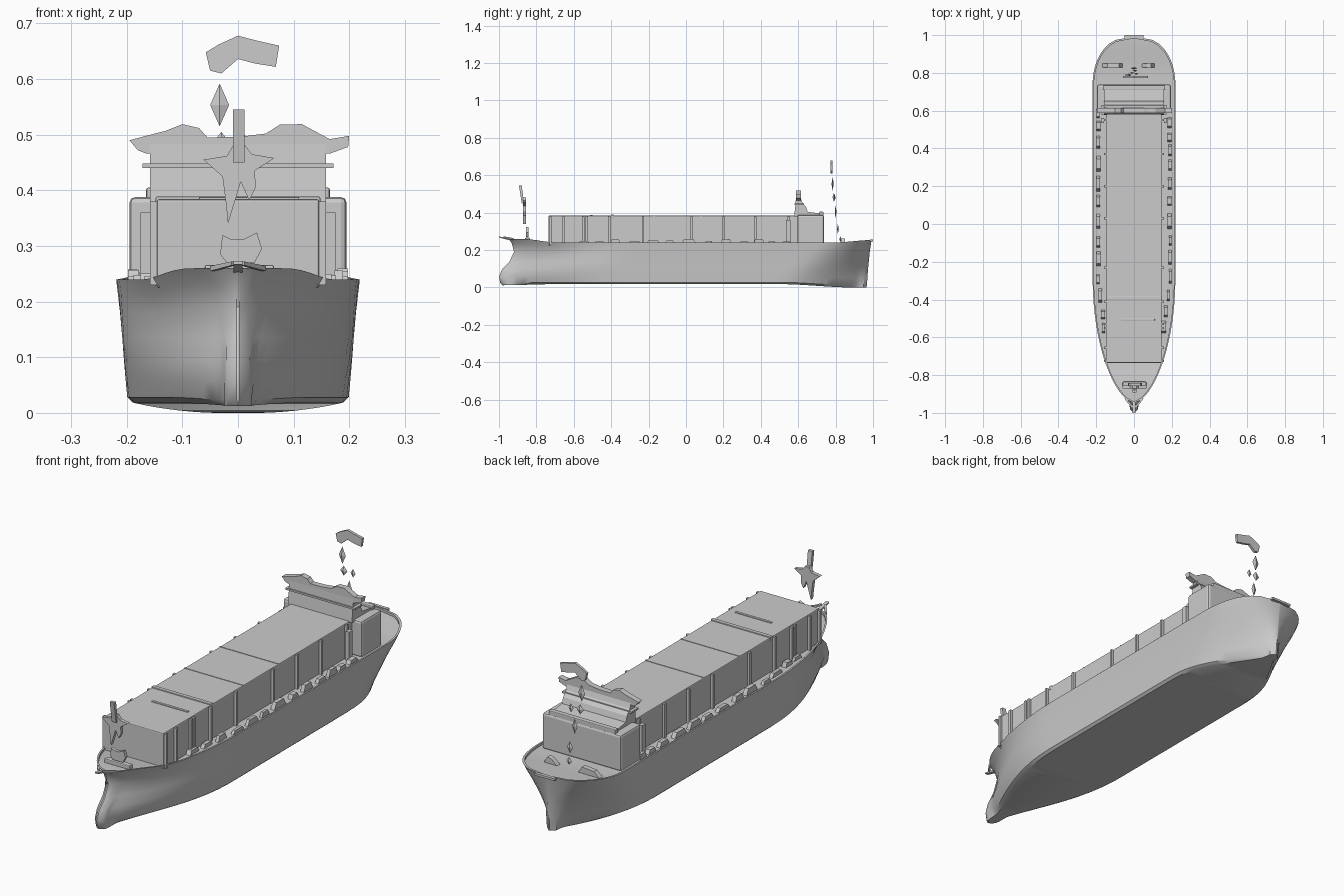
import bpy, bmesh, math, random
random.seed(4)


def make(name, verts, faces, smooth=False):
    me = bpy.data.meshes.new(name)
    me.from_pydata(verts, [], faces)
    bm = bmesh.new()
    bm.from_mesh(me)
    bmesh.ops.remove_doubles(bm, verts=bm.verts, dist=1e-5)
    bmesh.ops.recalc_face_normals(bm, faces=bm.faces)
    bm.to_mesh(me)
    bm.free()
    ob = bpy.data.objects.new(name, me)
    bpy.context.collection.objects.link(ob)
    if smooth:
        bpy.ops.object.select_all(action='DESELECT')
        bpy.context.view_layer.objects.active = ob
        ob.select_set(True)
        bpy.ops.object.shade_smooth_by_angle(angle=math.radians(35))
    return ob


def prism(name, pts, axis, a, b):
    """Extrude a 2D profile along x ('X', points are y,z) or y ('Y', points are x,z)."""
    n = len(pts)
    put = (lambda p, d: (d, p[0], p[1])) if axis == 'X' else (lambda p, d: (p[0], d, p[1]))
    verts = [put(p, d) for d in (a, b) for p in pts]
    faces = [tuple(range(n)), tuple(range(n, 2 * n))]
    faces += [(i, (i + 1) % n, n + (i + 1) % n, n + i) for i in range(n)]
    return make(name, verts, faces)


def box(name, x0, x1, y0, y1, z0, z1, bevel=0.0):
    ob = prism(name, [(y0, z0), (y1, z0), (y1, z1), (y0, z1)], 'X', x0, x1)
    if bevel:
        m = ob.modifiers.new('bevel', 'BEVEL')
        m.width, m.segments = bevel, 2
    return ob


def ramp(v, a, b):
    t = min(1, max(0, (v - a) / (b - a)))
    return t * t * (3 - 2 * t)


def sheer(y):
    return 0.02 * ramp(y, -0.68, -0.88) + 0.014 * ramp(y, 0.78, 1.0)


# Hull: waterlines (z, half width, bow y, stern y, bow length, bow power, stern length, stern power)
levels = [
    (0.018, 0.188, -0.980, 0.965, 0.66, 1.45, 0.48, 1.30),
    (0.028, 0.199, -0.993, 0.967, 0.66, 1.30, 0.46, 1.20),
    (0.060, 0.202, -1.000, 0.970, 0.66, 1.15, 0.44, 1.05),
    (0.095, 0.205, -0.985, 0.973, 0.62, 1.10, 0.40, 0.90),
    (0.135, 0.208, -0.945, 0.977, 0.58, 1.00, 0.36, 0.75),
    (0.180, 0.212, -0.920, 0.982, 0.60, 0.85, 0.31, 0.58),
    (0.215, 0.216, -0.930, 0.988, 0.64, 0.70, 0.27, 0.46),
    (0.240, 0.219, -0.948, 0.992, 0.66, 0.60, 0.25, 0.40),
    (0.240, 0.212, -0.938, 0.982, 0.66, 0.60, 0.25, 0.40),
    (0.230, 0.212, -0.938, 0.982, 0.66, 0.60, 0.25, 0.40),
]
N = 44
verts, faces = [], []
for k, (z, w, yf, yb, bl, bp, sl, sp) in enumerate(levels):
    side = []
    for i in range(N):
        t = i / (N - 1)
        t = 0.35 * t + 0.65 * (1 - math.cos(math.pi * t)) / 2
        y = yf + (yb - yf) * t
        s1, s2 = min(1, (y - yf) / bl), min(1, (yb - y) / sl)
        hw = w * max(0, 1 - (1 - s1) ** 2) ** bp * max(0, 1 - (1 - s2) ** 2) ** sp
        if k < 5:      # thick rounded stem forming the bulb
            hw = max(hw, 0.024 * min(1, s1 * 25) ** 0.5 * min(1, s2 * 25) ** 0.5)
        hw = max(hw, 0.003)
        zz = z + sheer(y) * ramp(z, 0.12, 0.24)
        zz -= (0.018 * ramp(y, 0.5, 0.9) + 0.006 * ramp(y, -0.7, -0.98)) * ramp(z, 0.1, 0.018)
        side.append((hw, y, zz))
    verts += side + [(-x, y, z) for x, y, z in reversed(side)]
R = 2 * N
for k in range(len(levels) - 1):
    for i in range(R):
        j = (i + 1) % R
        faces.append((k * R + i, k * R + j, (k + 1) * R + j, (k + 1) * R + i))
for base in (0, (len(levels) - 1) * R):
    for i in range(N - 1):
        faces.append((base + i, base + i + 1, base + R - 2 - i, base + R - 1 - i))
make('hull', verts, faces, smooth=True)

# Cargo block with vertical side ribs and hatch ridges
box('cargo_block', -0.146, 0.146, -0.735, 0.60, 0.225, 0.384, 0.004)
for i, y in enumerate((-0.725, -0.655, -0.55, -0.53, -0.41, -0.23, 0.03, 0.2, 0.37, 0.55)):
    for s in (-1, 1):
        box('cargo_rib', *sorted((s * 0.14, s * 0.158)), y - 0.006, y + 0.006, 0.23, 0.38)
box('hatch_ridge', -0.148, 0.148, -0.402, -0.384, 0.37, 0.389, 0.003)
box('short_hatch_ridge', -0.07, 0.11, -0.513, -0.501, 0.37, 0.388, 0.002)
for y in (-0.17, 0.08):
    box('hatch_seam', -0.145, 0.145, y - 0.003, y + 0.003, 0.37, 0.386)

# Low deck fittings along both gangways
for s in (-1, 1):
    y = -0.58
    while y < 0.56:
        d = random.uniform(0.05, 0.09)
        edge = 0.168 + 0.03 * ramp(y, -0.6, -0.3)
        h = random.uniform(0.244, 0.26)
        prism('deck_fitting', [(y, 0.225), (y + d, 0.225), (y + d * 0.8, h), (y + d * 0.2, h)],
              'X', s * (edge - random.uniform(0.012, 0.022)), s * edge)
        y += d + random.uniform(0.01, 0.04)
    box('gangway_post', *sorted((s * 0.158, s * 0.175)), 0.535, 0.56, 0.225, 0.36)

# Accommodation house
box('deck_house', -0.195, 0.195, 0.595, 0.738, 0.225, 0.388, 0.01)
box('house_roof_edge', -0.165, 0.165, 0.712, 0.735, 0.38, 0.405, 0.004)

# Bridge: swept profile, wide wings and roof lumps
prism('bridge', [(0.578, 0.38), (0.585, 0.44), (0.588, 0.482), (0.612, 0.482), (0.622, 0.455),
                 (0.642, 0.43), (0.65, 0.405), (0.72, 0.395), (0.72, 0.38)], 'X', -0.158, 0.158)
wing = [(-0.165, 0.466), (0.165, 0.466), (0.198, 0.478), (0.2, 0.498), (0.165, 0.492),
        (0.135, 0.508), (0.115, 0.519), (0.075, 0.518), (0.05, 0.502), (0, 0.496), (-0.055, 0.495),
        (-0.07, 0.512), (-0.1, 0.519), (-0.13, 0.507), (-0.165, 0.498), (-0.195, 0.49), (-0.18, 0.472)]
prism('bridge_wings', wing, 'Y', 0.588, 0.614)
box('bridge_ledge', -0.172, 0.172, 0.58, 0.63, 0.44, 0.448)


def shard(name, x, y, z0, z1, r):
    """Slim eight-sided-surface diamond."""
    m = (z0 + z1) / 2
    v = [(x, y, z0), (x, y, z1)] + [(x + r * a, y + r * b, m)
                                    for a, b in ((1, 0), (0, 0.35), (-1, 0), (0, -0.35))]
    f = [(e, 2 + i, 2 + (i + 1) % 4) for e in (0, 1) for i in range(4)]
    make(name, v, f)


# Aft mast: scanner blade above broken mast pieces
prism('scanner_blade', [(-0.058, 0.648), (-0.035, 0.662), (0, 0.678), (0.03, 0.67), (0.074, 0.66),
                        (0.068, 0.622), (0.03, 0.628), (0, 0.636), (-0.03, 0.61), (-0.05, 0.615)],
      'Y', 0.772, 0.784)
for x, y, z0, z1, r in ((-0.033, 0.784, 0.515, 0.592, 0.017), (-0.03, 0.79, 0.46, 0.505, 0.018),
                        (0.012, 0.795, 0.46, 0.50, 0.012), (-0.01, 0.8, 0.37, 0.44, 0.013),
                        (0.005, 0.812, 0.285, 0.34, 0.014), (0, 0.825, 0.24, 0.275, 0.014)):
    shard('mast_piece', x, y, z0, z1, r)

# Stern deck winches and stern rail
for x0, x1 in ((-0.17, -0.06), (0.04, 0.11)):
    prism('stern_winch', [(x0, 0.23), (x1, 0.23), (x1 - 0.02, 0.262), (x0 + 0.03, 0.256)],
          'Y', 0.828, 0.85)
box('stern_rail', -0.05, 0.05, 0.985, 1.0, 0.247, 0.257)

# Bow mast: pole, star-shaped platform, lower bracket
prism('bow_mast_pole', [(-0.893, 0.545), (-0.878, 0.545), (-0.866, 0.45), (-0.878, 0.45)],
      'X', -0.009, 0.012)
prism('bow_mast_platform', [(-0.062, 0.455), (-0.02, 0.462), (-0.008, 0.482), (0.012, 0.482),
                            (0.025, 0.465), (0.065, 0.458), (0.03, 0.435), (0.032, 0.405),
                            (0.02, 0.382), (0.005, 0.415), (-0.018, 0.34), (-0.022, 0.38),
                            (-0.028, 0.425)], 'Y', -0.872, -0.856)
prism('bow_mast_bracket', [(-0.032, 0.285), (-0.028, 0.32), (-0.012, 0.312), (0.01, 0.312),
                           (0.034, 0.324), (0.043, 0.295), (0.03, 0.27), (-0.02, 0.27)],
      'Y', -0.856, -0.842)
box('bow_winch', -0.06, 0.065, -0.86, -0.835, 0.245, 0.266, 0.004)

# Bow tip rail and jack staff
for s in (-1, 1):
    make('bow_rail', [(s * 0.05, -0.925, 0.255), (s * 0.012, -0.975, 0.265),
                      (s * 0.012, -0.975, 0.272), (s * 0.05, -0.925, 0.264),
                      (s * 0.042, -0.922, 0.255), (s * 0.004, -0.967, 0.265),
                      (s * 0.004, -0.967, 0.272), (s * 0.042, -0.922, 0.264)],
         [(0, 1, 2, 3), (4, 5, 6, 7), (0, 1, 5, 4), (1, 2, 6, 5), (2, 3, 7, 6), (3, 0, 4, 7)])
prism('jack_staff', [(-1.0, 0.273), (-1.0, 0.267), (-0.94, 0.252), (-0.94, 0.262)], 'X', -0.008, 0.008)
